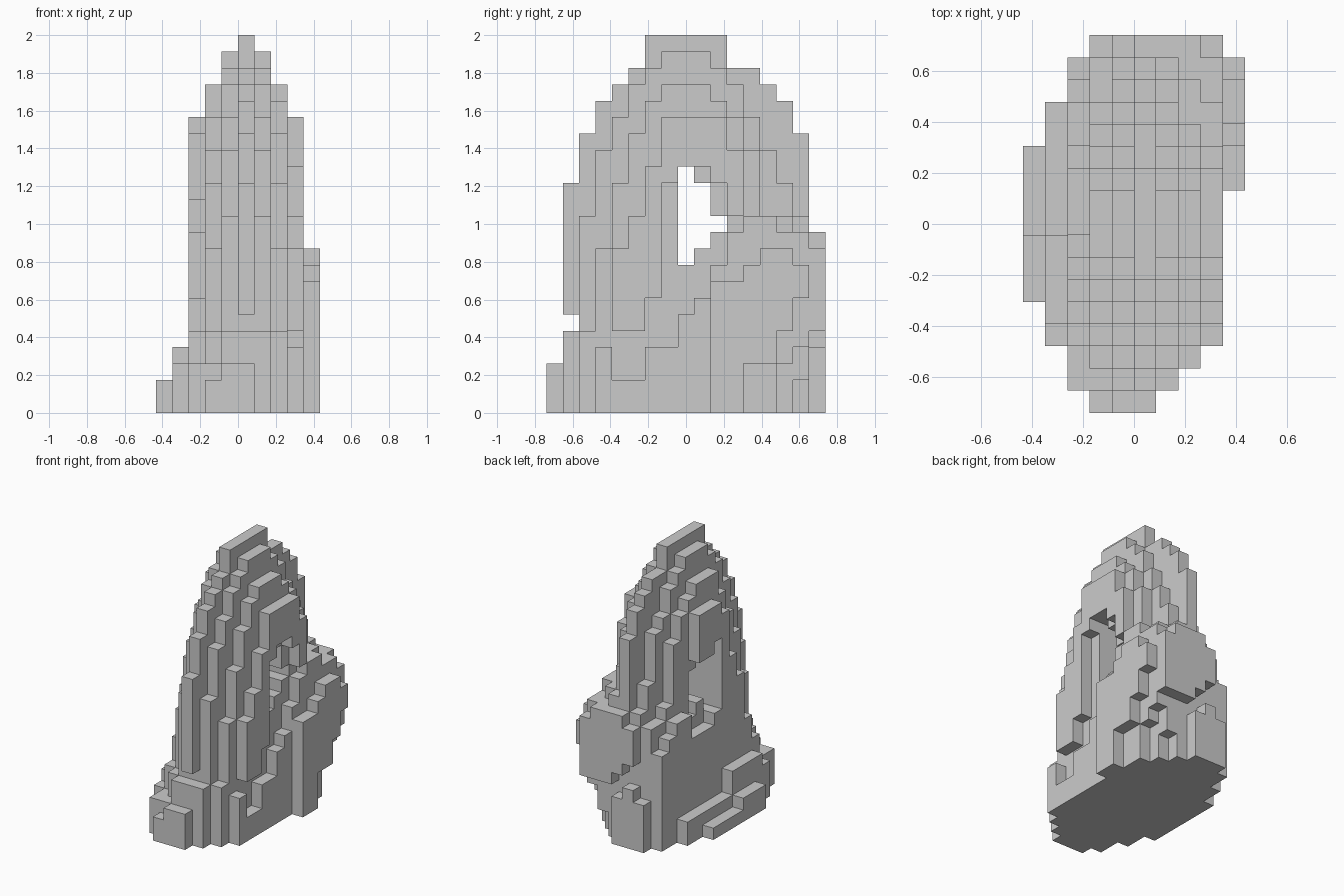
import bpy, bmesh

if "Cube" in bpy.data.objects:
    bpy.data.objects.remove(bpy.data.objects["Cube"])

H = 2 / 23                       # block size
NX, NY, NZ = 10, 17, 23          # blocks along x, y, z
cells = set()


def level(points, j):
    """Height of a profile line at row j, in whole blocks."""
    for (a, p), (b, q) in zip(points, points[1:]):
        if a <= j <= b:
            return round(p + (q - p) * (j - a) / (b - a))
    return points[-1][1]


def slab(i, top, bottom=None):
    """Fill one x slice between a bottom line and a top line."""
    for j in range(top[0][0], top[-1][0] + 1):
        low = level(bottom, j) if bottom else 0
        for k in range(low, level(top, j)):
            cells.add((i, j, k))


def cut(slices, j, low, high):
    """Remove a vertical run of blocks through several slices."""
    for i in slices:
        for k in range(low, high):
            cells.discard((i, j, k))


# low stepped foot on the left
slab(0, [(5, 2), (7, 2), (8, 1), (11, 1)])
slab(1, [(3, 3), (4, 4), (7, 4), (8, 2), (13, 2)])

# left flank
slab(2, [(1, 3), (2, 3), (3, 5), (4, 7), (5, 11), (6, 13), (7, 17), (8, 18), (10, 18),
         (11, 11), (13, 10), (15, 8)])
slab(3, [(0, 2), (1, 3), (2, 5), (3, 10), (4, 14), (5, 16), (6, 18), (7, 20), (9, 20),
         (10, 19), (12, 16), (13, 11), (15, 10), (16, 4)])

# central fin
slab(4, [(0, 3), (1, 5), (2, 12), (3, 16), (4, 18), (6, 21), (7, 22), (9, 22),
         (11, 20), (13, 17), (14, 13), (15, 11), (16, 10)])
slab(5, [(0, 3), (1, 14), (2, 17), (3, 19), (5, 21), (6, 23), (10, 23),
         (11, 21), (12, 21), (14, 19), (15, 17), (16, 11)])
slab(6, [(1, 5), (2, 12), (3, 16), (4, 18), (6, 21), (7, 22), (9, 22),
         (10, 21), (12, 18), (14, 14), (15, 12), (16, 11)])
cut([5], 1, 5, 6)

# right flank
slab(7, [(2, 5), (3, 10), (4, 14), (5, 17), (6, 19), (8, 20), (9, 20), (11, 18),
         (12, 16), (13, 12), (16, 11)])
slab(8, [(4, 10), (5, 12), (6, 15), (7, 18), (10, 18), (11, 16), (12, 12), (15, 11)],
     [(4, 5), (5, 5), (6, 7), (7, 8), (8, 15), (9, 15), (10, 14), (11, 12), (12, 11), (15, 11)])

# boulder leaning on the right, rising toward the back
slab(8, [(3, 4), (4, 2), (5, 2), (6, 4), (7, 4), (8, 6), (9, 7), (10, 9),
         (11, 11), (15, 11), (16, 10)])
slab(9, [(10, 8), (11, 8), (12, 9), (13, 10), (14, 10), (15, 9)],
     [(10, 0), (11, 0), (12, 3), (13, 3), (14, 5), (15, 7)])

# undercuts and recesses at the back foot
for slices, j, low, high in [([8], 14, 0, 3), ([8], 15, 0, 4), ([6, 7, 8], 16, 0, 5),
                             ([7], 15, 0, 2), ([5], 16, 4, 6), ([4], 16, 5, 7)]:
    cut(slices, j, low, high)

# hole through the arch, wider on the outer slices
for j, low, high in [(8, 9, 15), (9, 10, 14), (10, 11, 12)]:
    cut(range(NX), j, low, high)
for j, low, high in [(7, 8, 14), (9, 9, 15), (10, 10, 14)]:
    cut([8], j, low, high)
for j, low, high in [(9, 8, 14), (10, 8, 14), (11, 8, 13)]:
    cut([2], j, low, high)
cut([3], 10, 9, 13)

# skin the blocks: one quad on every exposed side
bm = bmesh.new()
verts = {}


def vert(p):
    if p not in verts:
        verts[p] = bm.verts.new(((p[0] - NX / 2) * H, (p[1] - NY / 2) * H, p[2] * H))
    return verts[p]


for c in sorted(cells):
    for axis in range(3):
        u, v = (axis + 1) % 3, (axis + 2) % 3
        for side in (0, 1):
            n = list(c)
            n[axis] += 2 * side - 1
            if tuple(n) in cells:
                continue
            ring = []
            for du, dv in ((0, 0), (1, 0), (1, 1), (0, 1)):
                p = list(c)
                p[axis] += side
                p[u] += du
                p[v] += dv
                ring.append(vert(tuple(p)))
            bm.faces.new(ring if side else ring[::-1])

mesh = bpy.data.meshes.new("rock_arch")
bm.to_mesh(mesh)
bm.free()
bpy.context.collection.objects.link(bpy.data.objects.new("rock_arch", mesh))
